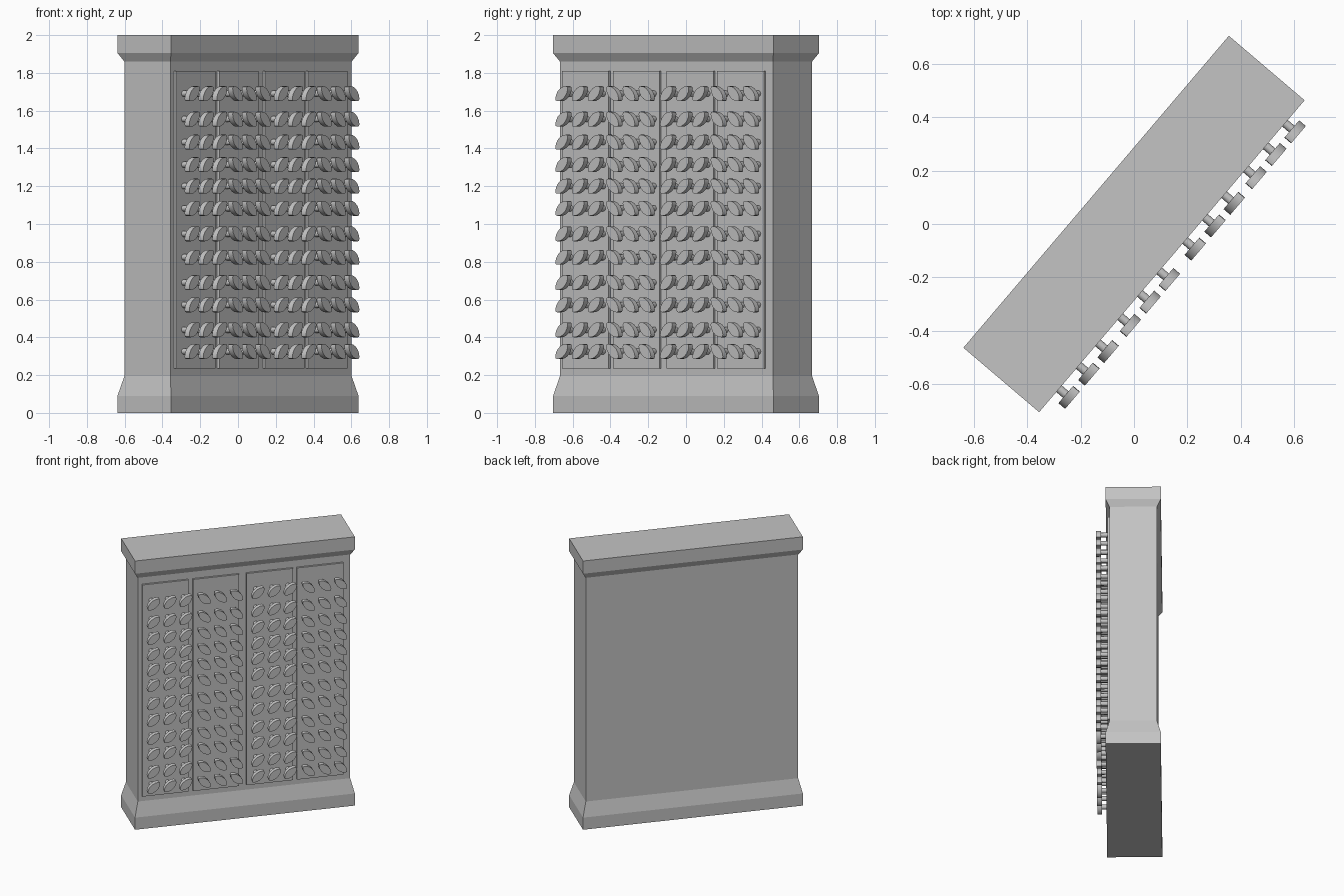
import bpy
import bmesh
from math import sin, cos, pi, radians
from mathutils import Matrix, Vector

cube = bpy.data.objects.get("Cube")
if cube:
    bpy.data.objects.remove(cube, do_unlink=True)

TURN = radians(49.6)      # the whole slab stands turned about z
HALF_L, HALF_D = 0.766, 0.186
INSET = 0.026
BODY_FRONT = -(HALF_D - INSET)
PANEL_FRONT = BODY_FRONT - 0.015

grey = bpy.data.materials.new("plain_grey")
grey.use_nodes = True
grey.diffuse_color = (0.55, 0.55, 0.55, 1)
grey.node_tree.nodes["Principled BSDF"].inputs["Base Color"].default_value = (0.55, 0.55, 0.55, 1)


def finish(name, bm, smooth=False):
    """Turn a bmesh into a rotated, coloured object."""
    bmesh.ops.recalc_face_normals(bm, faces=bm.faces)
    mesh = bpy.data.meshes.new(name)
    bm.to_mesh(mesh)
    bm.free()
    mesh.materials.append(grey)
    obj = bpy.data.objects.new(name, mesh)
    obj.rotation_euler.z = TURN
    bpy.context.collection.objects.link(obj)
    if smooth:
        bpy.ops.object.select_all(action="DESELECT")
        obj.select_set(True)
        bpy.context.view_layer.objects.active = obj
        bpy.ops.object.shade_smooth_by_angle(angle=radians(35))
    return obj


def loft(bm, rings):
    """Join matching point rings into a closed solid."""
    loops = [[bm.verts.new(p) for p in ring] for ring in rings]
    n = len(loops[0])
    for a, b in zip(loops, loops[1:]):
        for i in range(n):
            j = (i + 1) % n
            bm.faces.new((a[i], a[j], b[j], b[i]))
    bm.faces.new(loops[0][::-1])
    bm.faces.new(loops[-1])


# Slab with flared foot and cap
def slab_ring(z, inset):
    a, b = HALF_L - inset, HALF_D - inset
    return [(-a, -b, z), (a, -b, z), (a, b, z), (-a, b, z)]


profile = [(0, 0), (0.09, 0), (0.195, INSET), (1.86, INSET), (1.905, 0), (2, 0)]
bm = bmesh.new()
loft(bm, [slab_ring(z, inset) for z, inset in profile])
finish("slab_body", bm)


# Raised panel on the front
def add_panel(name, left, right, bottom=0.235, top=1.81):
    bm = bmesh.new()
    loft(bm, [[(left, y, bottom), (right, y, bottom), (right, y, top), (left, y, top)]
              for y in (BODY_FRONT + 0.005, PANEL_FRONT)])
    finish(name, bm)


# Leaf-shaped button on a round stem
def leaf_outline(length=0.108, width=0.056, steps=7):
    upper = [(-length / 2 * cos(pi * i / steps), width / 2 * sin(pi * i / steps) ** 1.3)
             for i in range(steps + 1)]
    return upper + [(x, -z) for x, z in upper[-2:0:-1]]


def add_button(bm, x, z, tilt):
    turn = Matrix.Rotation(tilt, 2)
    leaf = [turn @ Vector(p) for p in leaf_outline()]
    loft(bm, [[(x + p.x, y, z + p.y) for p in leaf] for y in (-0.219, -0.252)])
    circle = [(0.016 * cos(2 * pi * i / 12), 0.016 * sin(2 * pi * i / 12)) for i in range(12)]
    loft(bm, [[(x + cx, y, z + cz) for cx, cz in circle] for y in (PANEL_FRONT + 0.005, -0.222)])


panels = [(-0.712, -0.39), (-0.358, -0.037), (0.015, 0.339), (0.366, 0.69)]
rows = [0.325, 0.44, 0.572, 0.69, 0.824, 0.948, 1.083, 1.2, 1.314, 1.433, 1.555, 1.69]
columns = (-0.1, 0.014, 0.125)

for index, (left, right) in enumerate(panels):
    add_panel(f"panel_{index + 1}", left, right)
    bm = bmesh.new()
    tilt = radians(42 if index % 2 == 0 else -42)
    for offset in columns:
        for z in rows:
            add_button(bm, (left + right) / 2 + offset, z, tilt)
    finish(f"leaf_buttons_{index + 1}", bm, smooth=True)
